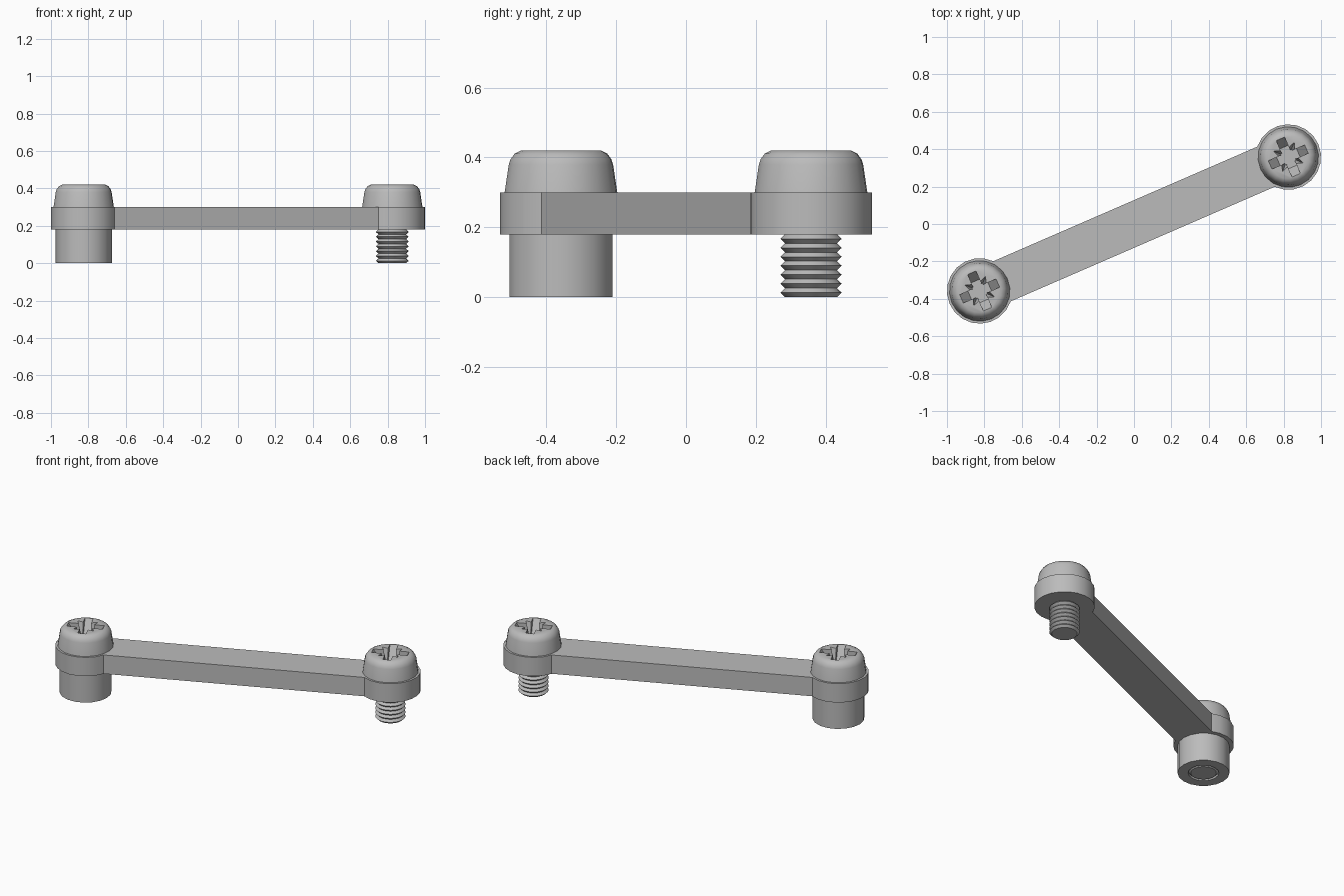
import bpy, bmesh, math
from mathutils import Matrix, Vector

if "Cube" in bpy.data.objects:
    bpy.data.objects.remove(bpy.data.objects["Cube"])

steel = bpy.data.materials.new("grey steel")
steel.use_nodes = True
GREY = (0.5, 0.5, 0.5, 1)
steel.diffuse_color = GREY
steel.node_tree.nodes["Principled BSDF"].inputs["Base Color"].default_value = GREY

CENTRE = Vector((0.825, 0.358, 0))
ANGLE = math.atan2(CENTRE.y, CENTRE.x)
ARM_Z, TOP_Z = 0.18, 0.30
HEAD_Z = 0.42


def finish(name, bm, smooth=30):
    bmesh.ops.recalc_face_normals(bm, faces=bm.faces)
    mesh = bpy.data.meshes.new(name)
    bm.to_mesh(mesh)
    bm.free()
    mesh.materials.append(steel)
    obj = bpy.data.objects.new(name, mesh)
    bpy.context.collection.objects.link(obj)
    bpy.ops.object.select_all(action='DESELECT')
    obj.select_set(True)
    bpy.context.view_layer.objects.active = obj
    if smooth:
        bpy.ops.object.shade_smooth_by_angle(angle=math.radians(smooth))
    return obj


def lathe(name, profile, sides, closed=False, smooth=30):
    """Revolve (radius, z) points; open profiles get flat end caps."""
    bm = bmesh.new()
    rings = [[bm.verts.new((r * math.cos(math.tau * i / sides),
                            r * math.sin(math.tau * i / sides), z))
              for i in range(sides)] for r, z in profile]
    pairs = list(zip(rings, rings[1:]))
    if closed:
        pairs.append((rings[-1], rings[0]))
    else:
        bm.faces.new(rings[0])
        bm.faces.new(rings[-1])
    for a, b in pairs:
        for i in range(sides):
            j = (i + 1) % sides
            bm.faces.new((a[i], a[j], b[j], b[i]))
    return finish(name, bm, smooth)


def frustum(name, bottom, top, z0, z1):
    """Join two matching outlines into a tapered solid."""
    bm = bmesh.new()
    a = [bm.verts.new((x, y, z0)) for x, y in bottom]
    b = [bm.verts.new((x, y, z1)) for x, y in top]
    bm.faces.new(a)
    bm.faces.new(b)
    for i in range(len(a)):
        j = (i + 1) % len(a)
        bm.faces.new((a[i], a[j], b[j], b[i]))
    return finish(name, bm, 0)


def rect(half_length, half_width):
    return [(sx * half_length, sy * half_width)
            for sx, sy in ((-1, -1), (1, -1), (1, 1), (-1, 1))]


def star(tip, valley):
    # Four points lying between the arms of the cross
    return [((tip if i % 2 else valley) * math.cos(i * math.pi / 4),
             (tip if i % 2 else valley) * math.sin(i * math.pi / 4))
            for i in range(8)]


def cut(target, cutter):
    cutter.hide_render = True
    mod = target.modifiers.new("recess", 'BOOLEAN')
    mod.operation = 'DIFFERENCE'
    mod.solver = 'EXACT'
    mod.object = cutter
    bpy.context.view_layer.objects.active = target
    bpy.ops.object.modifier_apply(modifier=mod.name)
    bpy.data.objects.remove(cutter)


# Link bar: a straight arm with a round eye at each end, one outline extruded
EYE_R, HALF_W, STEPS = 0.175, 0.117, 16
reach = CENTRE.length
gap = math.asin(HALF_W / EYE_R)
outline = []
for side in (0, math.pi):
    for i in range(STEPS + 1):
        t = -math.pi + gap + i * (math.tau - 2 * gap) / STEPS
        p = Vector((reach + EYE_R * math.cos(t), EYE_R * math.sin(t), 0))
        outline.append((Matrix.Rotation(side + ANGLE, 3, 'Z') @ p).xy)
bar = frustum("link_bar", outline, outline, ARM_Z, TOP_Z)
bpy.ops.object.shade_smooth_by_angle(angle=math.radians(25))

# Screws: rounded head with cross recess, and a threaded shank
RIDGES, CORE, CREST = 7, 0.074, 0.088
pitch = ARM_Z / RIDGES
thread = [(CORE, 0)]
for k in range(RIDGES):
    thread += [(CREST, (k + 0.5) * pitch), (CORE, (k + 1) * pitch)]
head_profile = [(0.162, TOP_Z), (0.15, 0.38), (0.145, 0.395),
                (0.133, 0.411), (0.115, HEAD_Z)]

for label, sign in (("left", 1), ("right", -1)):
    head = lathe(label + "_screw_head", head_profile, 20, smooth=0)
    over = HEAD_Z + 0.01
    for turn in (0, math.pi / 2):
        slot = frustum("slot_cutter", rect(0.058, 0.024), rect(0.112, 0.024),
                       HEAD_Z - 0.08, over)
        slot.data.transform(Matrix.Rotation(turn, 4, 'Z'))
        cut(head, slot)
    cut(head, frustum("star_cutter", star(0.045, 0.03), star(0.088, 0.04),
                      HEAD_Z - 0.08, over))
    head.select_set(True)
    bpy.ops.object.shade_smooth_by_angle(angle=math.radians(28))
    head.rotation_euler.z = ANGLE
    shank = lathe(label + "_threaded_shank", thread, 20, smooth=20)
    for part in (head, shank):
        part.location = CENTRE * sign

# Spacer sleeve around the right-hand shank
sleeve = lathe("spacer_sleeve", [(0.15, 0), (0.15, ARM_Z), (0.089, ARM_Z), (0.089, 0)],
               18, closed=True)
sleeve.location = -CENTRE
